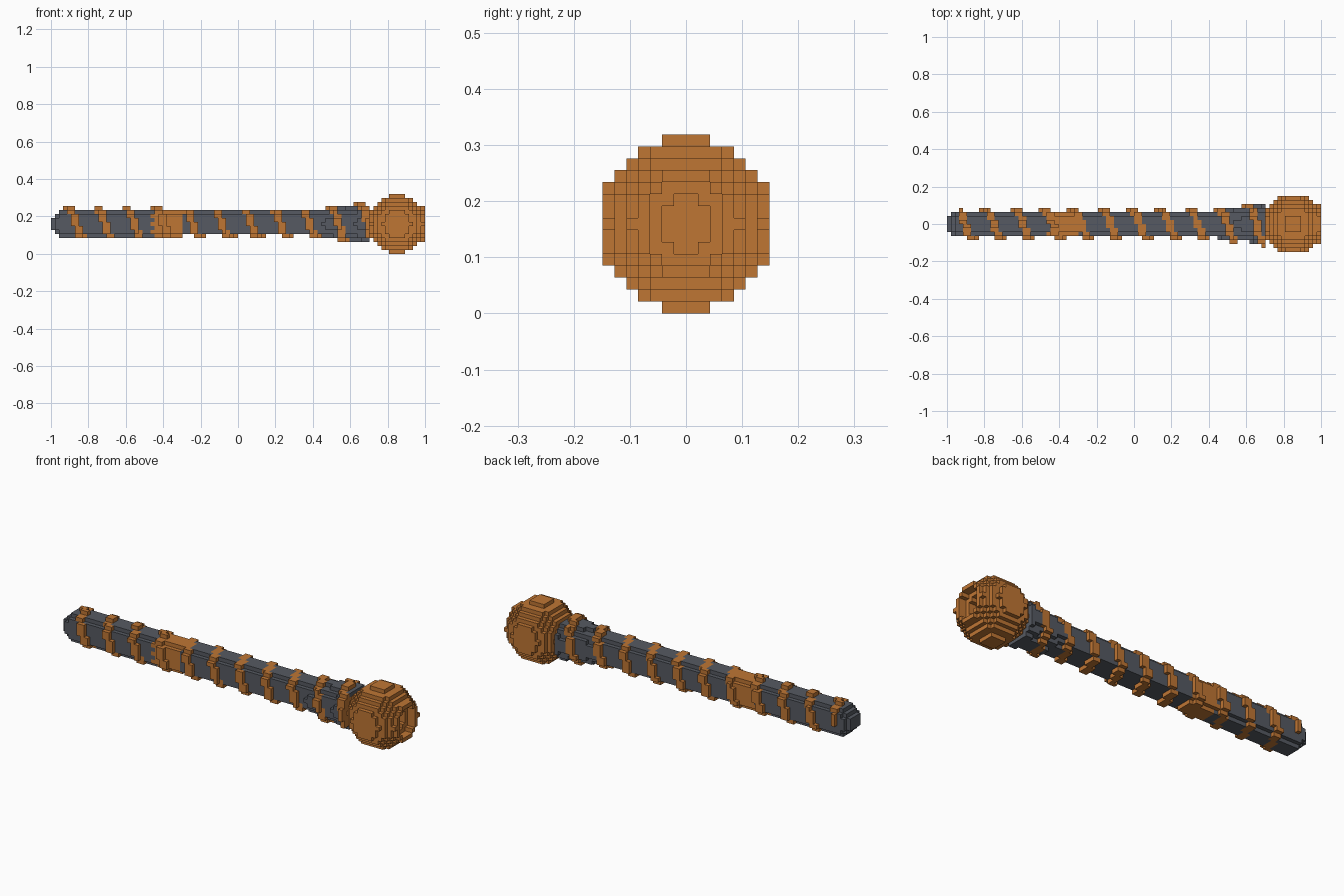
import bpy, bmesh, math
from mathutils import Vector

cube = bpy.data.objects.get("Cube")
if cube:
    bpy.data.objects.remove(cube, do_unlink=True)

CELL = 2 / 94                      # block size
NX, NY, NZ = 94, 14, 15            # grid size
PITCH = 0.156 / CELL               # length of one wrap turn


def material(name, rgb):
    mat = bpy.data.materials.new(name)
    mat.use_nodes = True
    color = (*rgb, 1)
    mat.diffuse_color = color
    mat.node_tree.nodes["Principled BSDF"].inputs["Base Color"].default_value = color
    return mat


copper = material("copper orange", (0.52, 0.18, 0.034))
steel = material("dark grey", (0.093, 0.102, 0.122))


def shaft_radius(i):
    """Rounded butt, straight shaft, then a flare towards the ball."""
    if i < 2:
        return (2.0, 2.9)[i]
    return 3.4 + max(0, i - 67) * 0.13


def on_wrap(i, y, z):
    """True where the spiral band passes this block."""
    turn = math.atan2(z, y) / (2 * math.pi)
    phase = (i + 0.5 - 2.6) / PITCH - turn
    return abs(phase - round(phase)) * PITCH < 0.95


def in_ball(i, y, z):
    x, r = i + 0.5 - 87, math.hypot(y, z)
    if i == NX - 1:
        solid = r < 4.6
    else:
        solid = math.sqrt(x * x + r * r) < 7.4
    # stepped socket in the end of the ball
    socket = (r < 3.4 and i >= 92) or (r < 2.1 and i >= 90)
    return solid and x > -7 and not socket


def part_at(i, j, k):
    y, z = j + 0.5 - 7, k + 0.5 - 7.5
    r = math.hypot(y, z)
    if i >= 80:
        return "ball_head" if in_ball(i, y, z) else None
    straight = 33 <= i < 68
    inside = r < shaft_radius(i) and not (straight and k < 5)
    # spiral band stands one block proud of the shaft
    if i >= 3 and on_wrap(i, y, z) and r < shaft_radius(i) + 0.7:
        low, high = (4, 10) if straight else (4 if i < 33 else 2, 14 if i >= 68 else 11)
        if low <= k <= high:
            return "spiral_wrap"
    # sleeve with a ragged edge and one small button
    if (i, j, k) == (28, 3, 7):
        return "grip_sleeve"
    if inside:
        sleeve = 26 <= i <= 32 or (i == 25 and k % 2)
        return "grip_sleeve" if sleeve else "shaft"
    return None


cells = {}
for i in range(NX):
    for j in range(NY):
        for k in range(NZ):
            part = part_at(i, j, k)
            if part:
                cells[i, j, k] = part


def build(name, mat):
    """Make the outer skin of all blocks that belong to one part."""
    bm = bmesh.new()
    corners = {}

    def corner(p):
        key = tuple(round(c) for c in p)
        if key not in corners:
            corners[key] = bm.verts.new(((key[0] - NX / 2) * CELL,
                                         (key[1] - NY / 2) * CELL, key[2] * CELL))
        return corners[key]

    for cell, part in cells.items():
        if part != name:
            continue
        mid = Vector(cell) + Vector((0.5, 0.5, 0.5))
        for axis in range(3):
            for sign in (-1, 1):
                n = Vector((0, 0, 0))
                n[axis] = sign
                if tuple(int(c) for c in Vector(cell) + n) in cells:
                    continue
                u = Vector((0, 0, 0))
                u[(axis + 1) % 3] = 1
                v = n.cross(u)
                ring = [corner(mid + (n + a * u + b * v) / 2)
                        for a, b in ((-1, -1), (1, -1), (1, 1), (-1, 1))]
                bm.faces.new(ring)
    # merge flat neighbours into larger faces
    bmesh.ops.dissolve_limit(bm, angle_limit=0.01, verts=bm.verts, edges=bm.edges)
    mesh = bpy.data.meshes.new(name)
    bm.to_mesh(mesh)
    bm.free()
    mesh.materials.append(mat)
    bpy.context.collection.objects.link(bpy.data.objects.new(name, mesh))


build("shaft", steel)
build("spiral_wrap", copper)
build("grip_sleeve", copper)
build("ball_head", copper)
